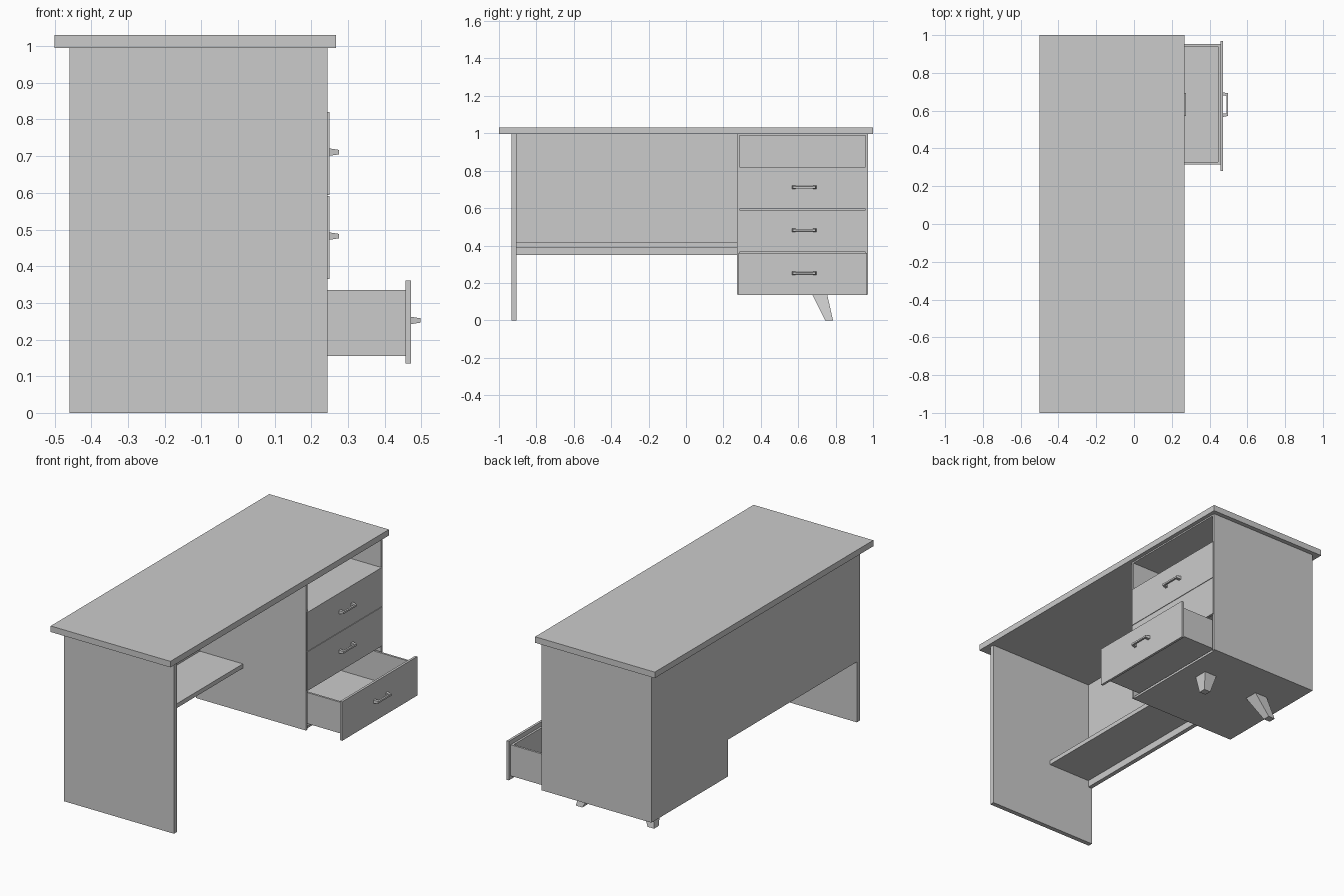
import bpy

if "Cube" in bpy.data.objects:
    bpy.data.objects.remove(bpy.data.objects["Cube"])


def mesh(name, verts, faces):
    me = bpy.data.meshes.new(name)
    me.from_pydata(verts, [], faces)
    me.update()
    ob = bpy.data.objects.new(name, me)
    bpy.context.collection.objects.link(ob)
    return ob


def frustums(name, pairs):
    """Each pair is two quads (corner loops) joined into a closed six-sided block."""
    verts, faces = [], []
    for a, b in pairs:
        n = len(verts)
        verts += a + b
        faces += [[n + 3, n + 2, n + 1, n], [n + 4, n + 5, n + 6, n + 7]]
        faces += [[n + i, n + (i + 1) % 4, n + 4 + (i + 1) % 4, n + 4 + i] for i in range(4)]
    return mesh(name, verts, faces)


def rect_z(x0, x1, y0, y1, z):
    return [(x0, y0, z), (x1, y0, z), (x1, y1, z), (x0, y1, z)]


def rect_x(x, y0, y1, z0, z1):
    return [(x, y0, z0), (x, y1, z0), (x, y1, z1), (x, y0, z1)]


def boxes(name, *bs):
    return frustums(name, [(rect_z(x0, x1, y0, y1, z0), rect_z(x0, x1, y0, y1, z1))
                           for x0, x1, y0, y1, z0, z1 in bs])


BACK, FRONT = -0.46, 0.244      # depth of the carcass along x
Y0, Y1 = 0.273, 0.974           # cabinet width along y
T = 0.013                       # cabinet board thickness
YC = 0.632                      # handle centre

# Table top and the supporting side panel
boxes("table_top", (-0.5, 0.267, -1, 1, 0.995, 1.03))
boxes("side_panel", (BACK, FRONT, -0.934, -0.907, 0, 0.995))

# Knee space: back panel and low shelf
boxes("back_panel", (BACK, BACK + 0.025, -0.907, Y0, 0.35, 0.995))
boxes("knee_shelf", (BACK + 0.025, -0.16, -0.907, Y0, 0.39, 0.415))

# Drawer cabinet boards
boxes("cabinet_sides",
      (BACK, FRONT, Y0, Y0 + T, 0.137, 0.995),
      (BACK, FRONT, Y1 - T, Y1, 0.137, 0.995))
boxes("cabinet_back", (BACK, BACK + T, Y0 + T, Y1 - T, 0.137, 0.995))
boxes("cabinet_bottom", (BACK + T, 0.234, Y0 + T, Y1 - T, 0.137, 0.15))
boxes("cabinet_top", (BACK + T, FRONT, Y0 + T, Y1 - T, 0.987, 0.995))
boxes("open_shelf", (BACK + T, 0.234, Y0 + T, Y1 - T, 0.806, 0.819))


def drawer(name, z, slide):
    """Drawer with front, open box and handle; z is the bottom of the front."""
    f = 0.235 + slide           # rear face of the front board
    boxes(name + "_front", (f, f + 0.014, 0.281, 0.969, z, z + 0.226))
    r, a, b, zb, zt, w = f - 0.64, 0.316, 0.952, z + 0.02, z + 0.2, 0.012
    boxes(name + "_box",
          (r, f, a, a + w, zb, zt), (r, f, b - w, b, zb, zt),
          (r, r + w, a + w, b - w, zb, zt), (f - w, f, a + w, b - w, zb, zt),
          (r + w, f - w, a + w, b - w, zb, zb + 0.01))
    # Handle: two tapering feet and a grip bar
    h, zc = f + 0.014, z + 0.117
    parts = []
    for s in (-1, 1):
        ends = sorted((YC + s * 0.048, YC + s * 0.065))
        tips = sorted((YC + s * 0.046, YC + s * 0.06))
        parts.append((rect_x(h, *ends, zc - 0.010, zc + 0.010),
                      rect_x(h + 0.027, *tips, zc - 0.006, zc + 0.006)))
    parts.append((rect_x(h + 0.018, YC - 0.047, YC + 0.047, zc - 0.006, zc + 0.006),
                  rect_x(h + 0.027, YC - 0.047, YC + 0.047, zc - 0.005, zc + 0.005)))
    frustums(name + "_handle", parts)


drawer("upper_drawer", 0.594, 0)
drawer("middle_drawer", 0.365, 0)
drawer("lower_drawer", 0.135, 0.222)

# Two splayed tapering legs under the cabinet
for name, x, s in (("front_leg", 0.085, 1), ("rear_leg", -0.275, -1)):
    bx = x + s * 0.05
    frustums(name, [(rect_z(bx - 0.021, bx + 0.021, 0.744, 0.786, 0),
                     rect_z(x - 0.04, x + 0.04, 0.675, 0.755, 0.137))])
